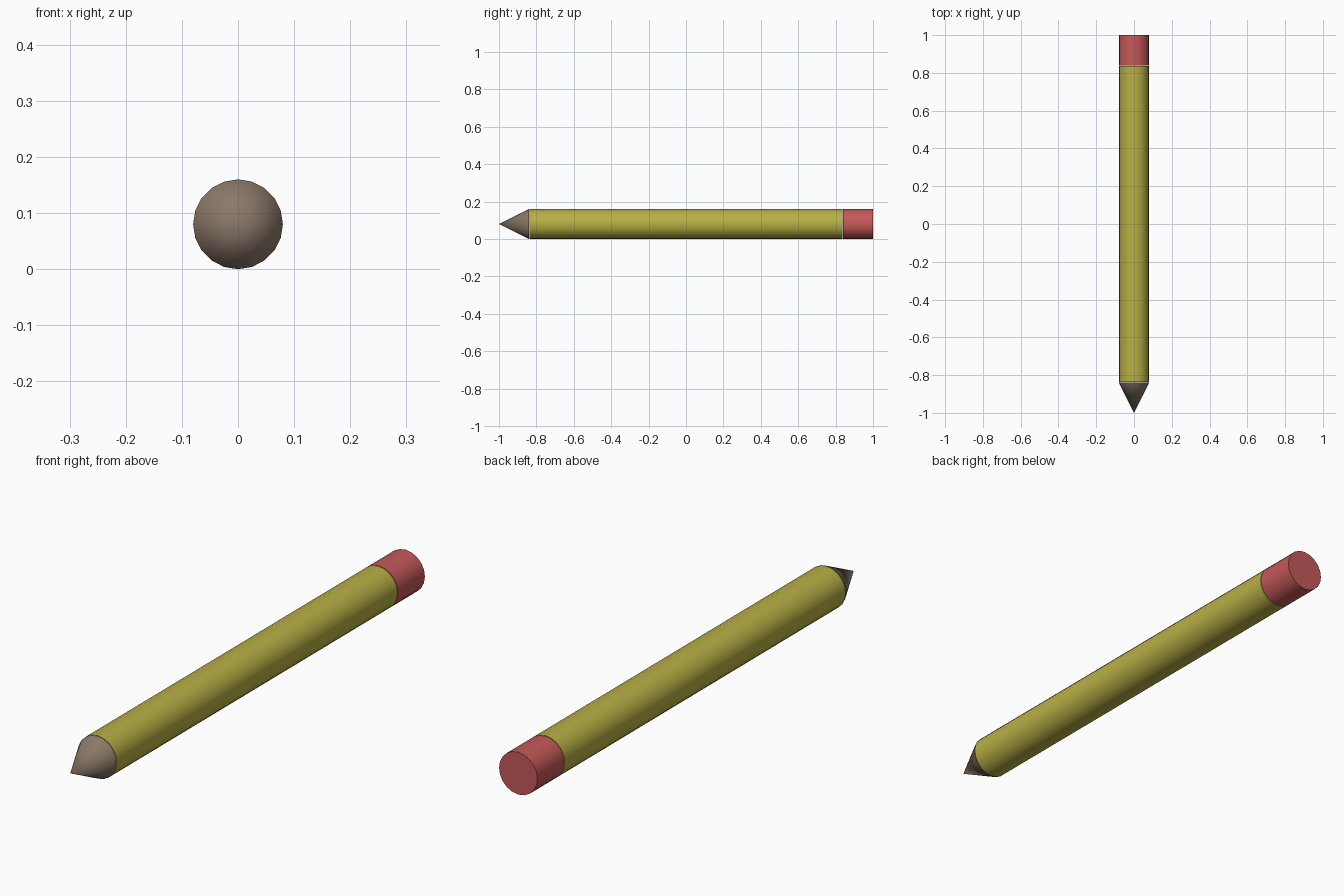
import bpy
import math

if "Cube" in bpy.data.objects:
    bpy.data.objects.remove(bpy.data.objects["Cube"])

RADIUS = 0.08
SIDES = 20


def material(name, rgb):
    mat = bpy.data.materials.new(name)
    mat.diffuse_color = (*rgb, 1.0)
    mat.use_nodes = True
    mat.node_tree.nodes["Principled BSDF"].inputs["Base Color"].default_value = mat.diffuse_color
    return mat


def section(name, y0, y1, rgb, front_radius=RADIUS):
    """Round section lying along y, from the front y0 to the back y1."""
    bpy.ops.mesh.primitive_cone_add(
        vertices=SIDES, radius1=RADIUS, radius2=front_radius, depth=y1 - y0,
        location=(0, (y0 + y1) / 2, RADIUS), rotation=(math.pi / 2, 0, 0))
    obj = bpy.context.object
    obj.name = name
    obj.data.materials.append(material(name + "_colour", rgb))
    bpy.ops.object.shade_smooth_by_angle(angle=math.radians(35))
    return obj


# Sharpened point, painted shaft and rubber end, with hairline seams between
section("sharpened_tip", -1.0, -0.84, (0.26, 0.19, 0.14), front_radius=0)
section("shaft", -0.837, 0.837, (0.48, 0.43, 0.06))
section("eraser", 0.84, 1.0, (0.56, 0.10, 0.10))
